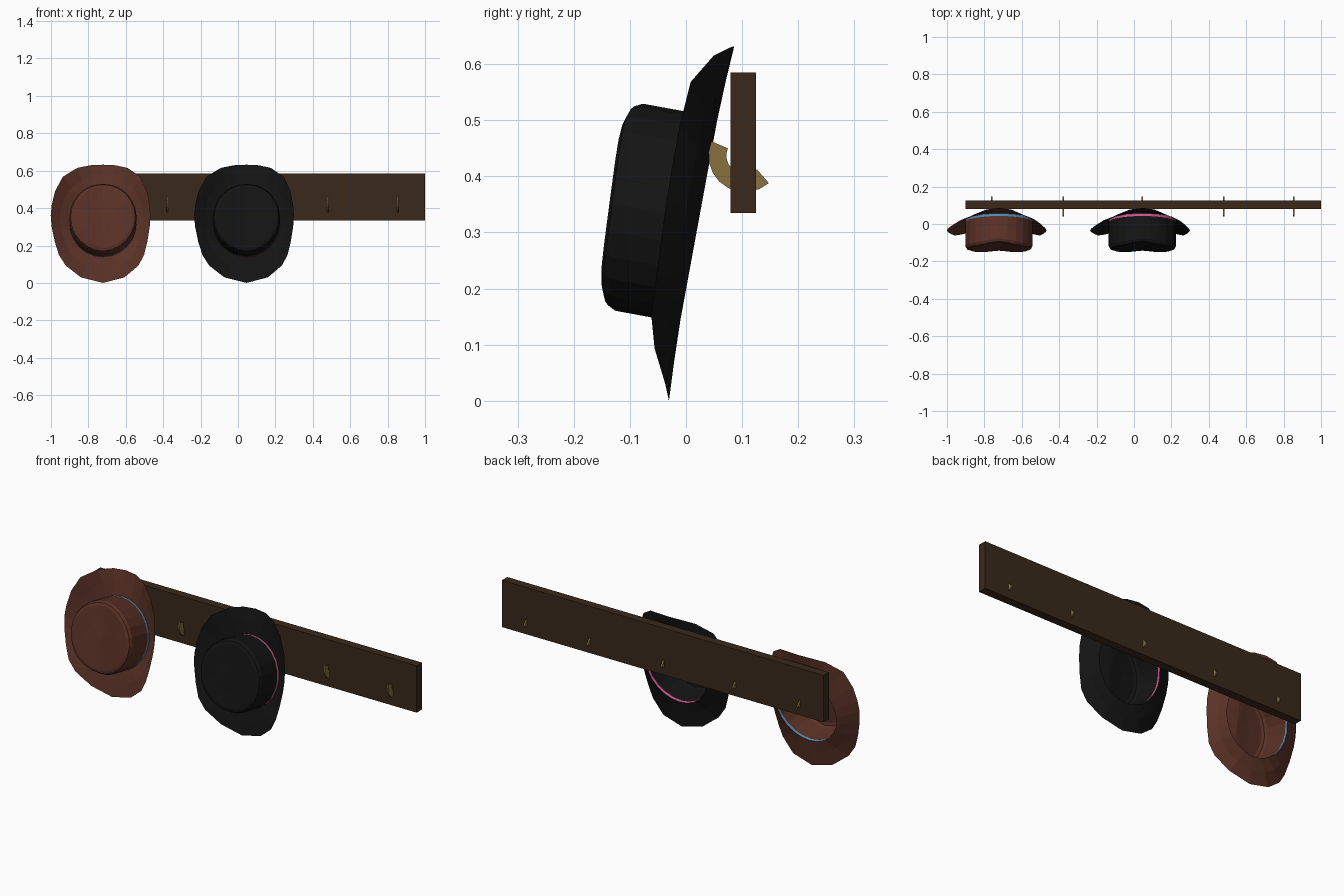
import bpy, bmesh, math
from mathutils import Vector

if "Cube" in bpy.data.objects:
    bpy.data.objects.remove(bpy.data.objects["Cube"])


def material(name, rgb):
    m = bpy.data.materials.new(name)
    m.diffuse_color = (*rgb, 1)
    m.use_nodes = True
    m.node_tree.nodes["Principled BSDF"].inputs["Base Color"].default_value = m.diffuse_color
    return m


WOOD = material("dark_wood", (0.042, 0.022, 0.011))
BRASS = material("brass", (0.25, 0.16, 0.05))
BROWN = material("brown_felt", (0.105, 0.032, 0.02))
BLACK = material("black_felt", (0.007, 0.007, 0.007))
BLUE = material("blue_ribbon", (0.1, 0.26, 0.45))
PINK = material("pink_ribbon", (0.62, 0.1, 0.26))


def finish(bm, name, mat):
    me = bpy.data.meshes.new(name)
    bm.to_mesh(me)
    bm.free()
    me.materials.append(mat)
    ob = bpy.data.objects.new(name, me)
    bpy.context.collection.objects.link(ob)


def loft(name, mat, rings, closed=True, tip=None):
    """Sheet through a list of rings, optionally closed to a tip point."""
    bm = bmesh.new()
    vs = [[bm.verts.new(p) for p in r] for r in rings]
    n = len(vs[0])
    for a, b in zip(vs, vs[1:]):
        for i in range(n):
            j = (i + 1) % n
            bm.faces.new((a[i], a[j], b[j], b[i]))
    if tip is not None:
        t = bm.verts.new(tip)
        for i in range(n):
            bm.faces.new((vs[-1][i], vs[-1][(i + 1) % n], t))
    bmesh.ops.recalc_face_normals(bm, faces=bm.faces)
    finish(bm, name, mat)


# Wall board
bm = bmesh.new()
bmesh.ops.create_cube(bm, size=1)
for v in bm.verts:
    v.co = Vector((0.05 + v.co.x * 1.9, 0.102 + v.co.y * 0.045, 0.46 + v.co.z * 0.25))
finish(bm, "board", WOOD)

# Hooks: thin curved plates
SEG = 9
for k, x in enumerate((-0.76, -0.378, 0.045, 0.481, 0.855)):
    bm = bmesh.new()
    rows = []
    for i in range(SEG + 1):
        a = math.radians(157 + (311 - 157) * i / SEG)
        rows.append([bm.verts.new((x + dx, 0.105 + r * math.cos(a), 0.437 + r * math.sin(a)))
                     for dx, r in ((-.004, .065), (.004, .065), (.004, .033), (-.004, .033))])
    for a, b in zip(rows, rows[1:]):
        for i in range(4):
            j = (i + 1) % 4
            bm.faces.new((a[i], a[j], b[j], b[i]))
    bm.faces.new(rows[0])
    bm.faces.new(rows[-1])
    bmesh.ops.recalc_face_normals(bm, faces=bm.faces)
    finish(bm, f"hook_{k + 1}", BRASS)

# Half outline of the brim, top to bottom: (sideways, height, curl)
HALF = [(0, .632, 0), (.065, .629, .008), (.13, .615, .033), (.2, .568, .065),
        (.236, .49, .07), (.25, .415, .07), (.254, .36, .069), (.25, .30, .066),
        (.237, .22, .062), (.22, .15, .058), (.19, .093, .042), (.115, .03, .012), (0, 0, 0)]
N = 24


def place(cx, u, v, w):
    """Hat space (sideways, up the brim, out of the crown) to the tilted world."""
    return Vector((cx + u, 0.028 + .181 * v - .983 * w, 0.317 + .983 * v + .181 * w))


def hat(label, cx, felt, ribbon):
    edge = []
    for i in range(N):
        k = i if i <= 12 else N - i
        u, z, w = HALF[k]
        if i > 12:
            u *= -(1 + .1 * math.sin(math.pi * k / 12))
        edge.append((u, (z - .317 - .181 * w) / .983, w))

    def oval(s, w, dent=0.0):
        ring = []
        for i in range(N):
            a = 2 * math.pi * i / N
            u, v = .18 * s * math.sin(a), .004 + .186 * s * math.cos(a)
            ring.append((u, v, w + .05 * dent * v - dent * .016 * math.exp(-(u / .07) ** 2)))
        return ring

    def world(ring):
        return [place(cx, *p) for p in ring]

    base = oval(1.0, .006)
    mid = [((e[0] + b[0]) / 2, (e[1] + b[1]) / 2, b[2] + .4 * (e[2] - b[2]))
           for e, b in zip(edge, base)]
    band = oval(1.0, .02)
    loft(label + "_brim", felt, [world(edge), world(mid), world(base)])
    loft(label + "_ribbon", ribbon, [world(base), world(band)])
    # Crown with rounded rim and a lengthwise crease
    loft(label + "_crown", felt,
         [world(band), world(oval(1.0, .148, 1)), world(oval(.96, .163, 1)),
          world(oval(.88, .168, 1)), world(oval(.45, .168, 1))],
         tip=place(cx, 0, .004, .152))


hat("brown_hat", -0.722, BROWN, BLUE)
hat("black_hat", 0.045, BLACK, PINK)
